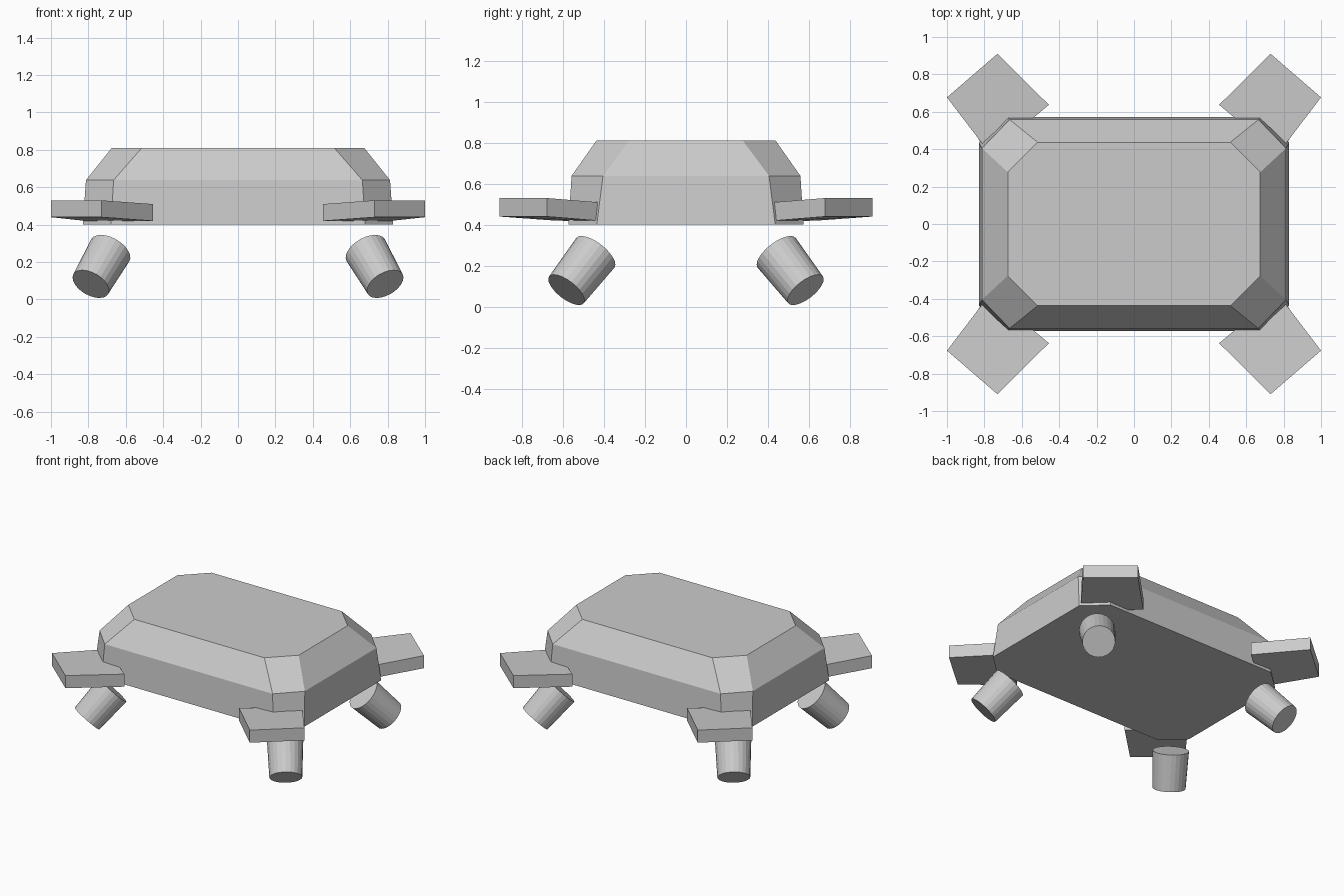
import bpy, bmesh
from mathutils import Vector

if "Cube" in bpy.data.objects:
    bpy.data.objects.remove(bpy.data.objects["Cube"])


def loft(name, rings):
    """Join matching rings of points into a closed, flat-faced solid."""
    bm = bmesh.new()
    loops = [[bm.verts.new(p) for p in ring] for ring in rings]
    n = len(loops[0])
    for low, high in zip(loops, loops[1:]):
        for i in range(n):
            j = (i + 1) % n
            bm.faces.new((low[i], low[j], high[j], high[i]))
    bm.faces.new(loops[0][::-1])
    bm.faces.new(loops[-1])
    bmesh.ops.recalc_face_normals(bm, faces=bm.faces)
    mesh = bpy.data.meshes.new(name)
    bm.to_mesh(mesh)
    bm.free()
    obj = bpy.data.objects.new(name, mesh)
    bpy.context.collection.objects.link(obj)
    return obj


def octagon(hx, hy, cx, cy, z):
    """Rectangle with cut corners: cx and cy are where the cuts begin."""
    return [(hx, -cy, z), (hx, cy, z), (cx, hy, z), (-cx, hy, z),
            (-hx, cy, z), (-hx, -cy, z), (-cx, -hy, z), (cx, -hy, z)]


def mirror_to_corners(obj):
    mod = obj.modifiers.new("corners", 'MIRROR')
    mod.use_axis = (True, True, False)
    mod.use_mirror_merge = False


# Shell body with sloped shoulders
loft("shell_body", [octagon(0.83, 0.573, 0.68, 0.435, 0.40),
                    octagon(0.813, 0.558, 0.665, 0.405, 0.638),
                    octagon(0.675, 0.437, 0.515, 0.277, 0.81)])

# Tapered corner pads, tilted slightly down towards the body
outline = [(1.0, 0.677, 0.44), (0.73, 0.91, 0.44),
           (0.455, 0.637, 0.42), (0.77, 0.375, 0.415)]
pads = loft("corner_pads", [outline, [(x, y, z + 0.09) for x, y, z in outline]])
mirror_to_corners(pads)

# Splayed legs, slightly wider at the top
foot, hip = Vector((0.787, 0.583, 0.0825)), Vector((0.683, 0.442, 0.263))
axis = hip - foot
bm = bmesh.new()
bmesh.ops.create_cone(bm, cap_ends=True, segments=24, radius1=0.107,
                      radius2=0.118, depth=axis.length)
mesh = bpy.data.meshes.new("legs")
bm.to_mesh(mesh)
bm.free()
rot = axis.to_track_quat('Z', 'Y').to_matrix().to_4x4()
rot.translation = (foot + hip) / 2
mesh.transform(rot)
legs = bpy.data.objects.new("legs", mesh)
bpy.context.collection.objects.link(legs)
mirror_to_corners(legs)
